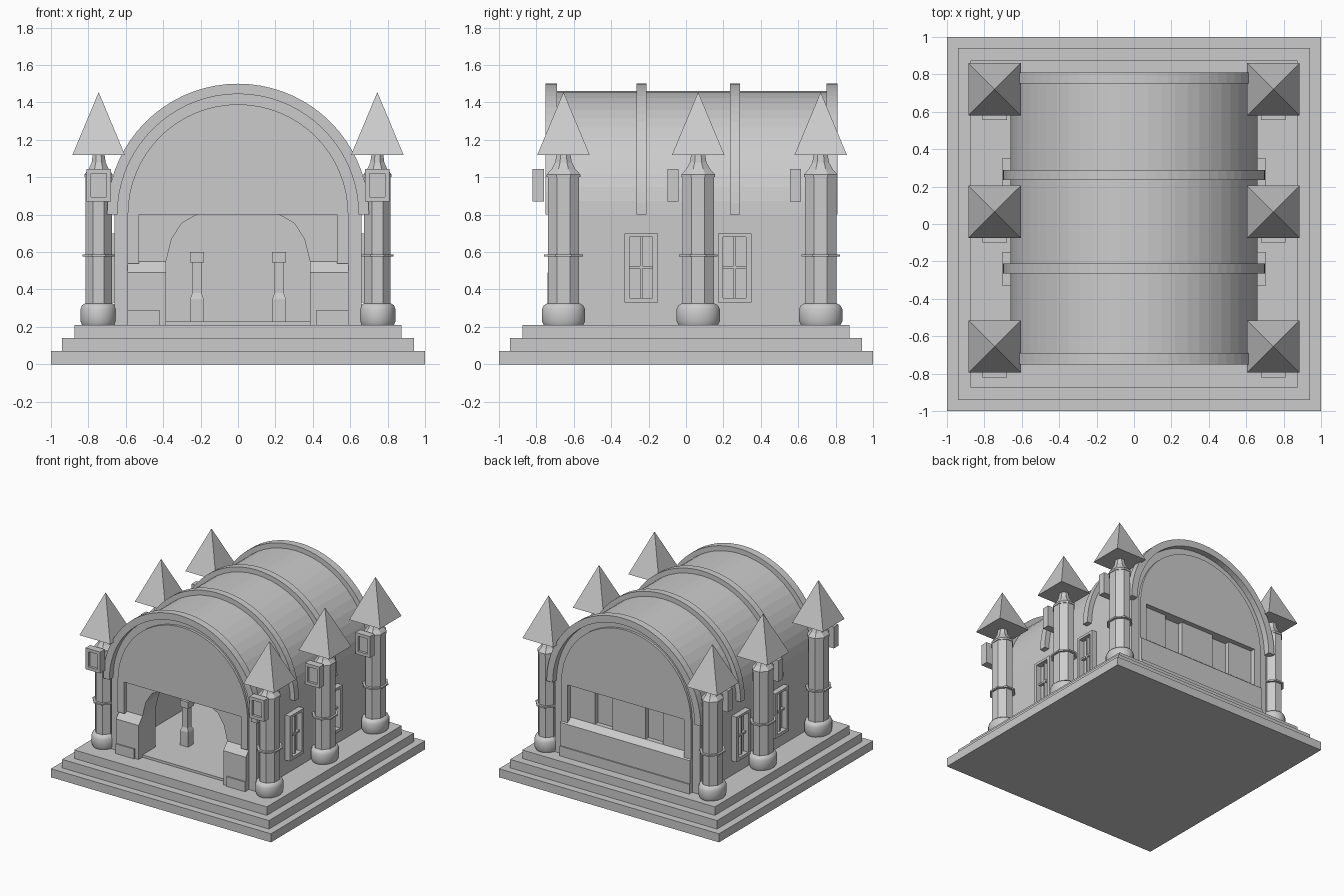
import bpy, bmesh
from math import sin, cos, pi

if "Cube" in bpy.data.objects:
    bpy.data.objects.remove(bpy.data.objects["Cube"])


def make(name, bm, smooth=False):
    bmesh.ops.recalc_face_normals(bm, faces=bm.faces)
    me = bpy.data.meshes.new(name)
    bm.to_mesh(me)
    bm.free()
    ob = bpy.data.objects.new(name, me)
    bpy.context.collection.objects.link(ob)
    if smooth:
        bpy.ops.object.select_all(action='DESELECT')
        ob.select_set(True)
        bpy.context.view_layer.objects.active = ob
        bpy.ops.object.shade_smooth_by_angle(angle=0.6)
    return ob


def prism(name, pts, a, b, axis='y'):
    """Extrude an (x,z) outline along y, or a (y,z) outline along x."""
    bm = bmesh.new()
    def at(p, t):
        return (p[0], t, p[1]) if axis == 'y' else (t, p[0], p[1])
    lo = [bm.verts.new(at(p, a)) for p in pts]
    hi = [bm.verts.new(at(p, b)) for p in pts]
    bm.faces.new(lo)
    bm.faces.new(hi)
    for i in range(len(pts)):
        j = (i + 1) % len(pts)
        bm.faces.new((lo[i], lo[j], hi[j], hi[i]))
    return make(name, bm)


def box(name, x0, x1, y0, y1, z0, z1):
    return prism(name, [(x0, z0), (x1, z0), (x1, z1), (x0, z1)], y0, y1)


def lathe(name, profile, n, cx, cy, sx=1.0, smooth=False):
    bm = bmesh.new()
    rings = []
    for r, z in profile:
        rings.append([bm.verts.new((cx + sx * r * cos(2 * pi * (i + .5) / n),
                                    cy + r * sin(2 * pi * (i + .5) / n), z)) for i in range(n)])
    for p, q in zip(rings, rings[1:]):
        for i in range(n):
            j = (i + 1) % n
            bm.faces.new((p[i], p[j], q[j], q[i]))
    bm.faces.new(rings[0])
    bm.faces.new(rings[-1])
    bmesh.ops.remove_doubles(bm, verts=bm.verts, dist=1e-5)
    return make(name, bm, smooth)


def arc(r, n, zc=0.80):
    return [(r * cos(pi * i / n), zc + r * sin(pi * i / n)) for i in range(n + 1)]


# Stepped base
for i, h in enumerate((1.0, 0.94, 0.875)):
    box(f"base_step_{i + 1}", -h, h, -h, h, 0.07 * i, 0.07 * (i + 1))

# Hall: floor, side walls, barrel roof
box("hall_floor", -0.60, 0.60, -0.69, 0.74, 0.21, 0.23)
prism("barrel_roof", arc(0.66, 28), -0.70, 0.76)
for s in (-1, 1):
    x0, x1 = sorted((s * 0.59, s * 0.66))
    box("side_wall", x0, x1, -0.70, 0.76, 0.21, 0.80)

# Roof ribs
for y0, y1, r in ((-0.75, -0.69, 0.645), (-0.265, -0.21, 0.64), (0.235, 0.29, 0.64), (0.75, 0.81, 0.645)):
    prism("roof_rib", arc(0.70, 36) + arc(r, 36)[::-1], y0, y1)

# Gable panels at both ends
prism("front_gable", arc(0.59, 32), -0.72, -0.65)
prism("back_gable", arc(0.59, 32), 0.70, 0.78)

# Front arch: two piers with sloped plinths
for s in (-1, 1):
    out = [(0.59, 0.21), (0.59, 0.80), (0.22, 0.80), (0.30, 0.755),
           (0.355, 0.67), (0.385, 0.55), (0.385, 0.21)]
    prism("arch_pier", [(s * x, z) for x, z in out], -0.69, -0.52)
    x0, x1 = sorted((s * 0.385, s * 0.59))
    prism("pier_plinth", [(-0.69, 0.21), (-0.74, 0.21), (-0.74, 0.49), (-0.69, 0.55)], x0, x1, 'x')
    x0, x1 = sorted((s * 0.42, s * 0.59))
    box("pier_ledge", x0, x1, -0.75, -0.70, 0.21, 0.29)
    x0, x1 = sorted((s * 0.53, s * 0.59))
    box("front_recess_edge", x0, x1, -0.72, -0.69, 0.54, 0.80)

# Back wall: recessed band with two niches over a sloped plinth
box("back_wall_core", -0.59, 0.59, 0.64, 0.70, 0.21, 0.80)
for x0, x1 in ((-0.59, -0.31), (-0.15, 0.15), (0.31, 0.59)):
    box("back_wall_panel", x0, x1, 0.70, 0.74, 0.50, 0.80)
prism("back_plinth", [(0.69, 0.21), (0.79, 0.21), (0.79, 0.48), (0.74, 0.52), (0.69, 0.52)], -0.59, 0.59, 'x')
box("back_plinth_ledge", -0.59, 0.59, 0.78, 0.80, 0.21, 0.29)
for s in (-1, 1):
    x0, x1 = sorted((s * 0.53, s * 0.59))
    box("back_recess_edge", x0, x1, 0.73, 0.78, 0.48, 0.80)

# Short posts inside the hall
for s in (-1, 1):
    x, y = s * 0.22, -0.35
    q = 2 ** 0.5
    prof = [(r * q, z) for r, z in ((0.036, 0.23), (0.036, 0.35), (0.025, 0.38), (0.025, 0.545))]
    lathe("inner_post", prof, 4, x, y)
    box("inner_post_head", x - 0.037, x + 0.037, y - 0.037, y + 0.037, 0.545, 0.60)

# Columns with pointed caps and wall boxes
for s in (-1, 1):
    for cy in (-0.655, 0.065, 0.72):
        cx = s * 0.745
        lathe("column_base", [(0.107, 0.21), (0.117, 0.23), (0.117, 0.295), (0.107, 0.315), (0.09, 0.325)],
              20, cx, cy, 0.84, True)
        lathe("column_shaft", [(0.091, 0.32), (0.091, 0.575), (0.112, 0.575), (0.112, 0.587),
                               (0.091, 0.587), (0.091, 1.0), (0.097, 1.0), (0.097, 1.015),
                               (0.068, 1.045), (0.048, 1.08), (0.04, 1.125)], 8, cx, cy, 0.84)
        lathe("column_spire", [(0.14 * 2 ** 0.5, 1.12), (0.0, 1.455)], 4, cx, cy)
        y0, y1 = cy - 0.165, cy - 0.105
        box("lantern_back", cx - 0.045, cx + 0.045, y0 + 0.02, y1, 0.895, 1.02)
        for a in (-1, 1):
            x0, x1 = sorted((cx + a * 0.042, cx + a * 0.066))
            box("lantern_side", x0, x1, y0, y1, 0.87, 1.045)
        box("lantern_bottom", cx - 0.045, cx + 0.045, y0, y1, 0.87, 0.895)
        box("lantern_top", cx - 0.045, cx + 0.045, y0, y1, 1.02, 1.045)

# Side windows with four panes
for s in (-1, 1):
    for cy in (-0.24, 0.26):
        def slab(name, y0, y1, z0, z1, depth):
            x0, x1 = sorted((s * 0.65, s * depth))
            box(name, x0, x1, cy + y0, cy + y1, z0, z1)
        slab("window_frame_left", -0.09, -0.062, 0.33, 0.70, 0.705)
        slab("window_frame_right", 0.062, 0.09, 0.33, 0.70, 0.705)
        slab("window_frame_bottom", -0.062, 0.062, 0.33, 0.355, 0.705)
        slab("window_frame_top", -0.062, 0.062, 0.68, 0.70, 0.705)
        slab("window_mullion", -0.007, 0.007, 0.355, 0.68, 0.685)
        slab("window_bar", -0.062, 0.062, 0.512, 0.526, 0.685)
